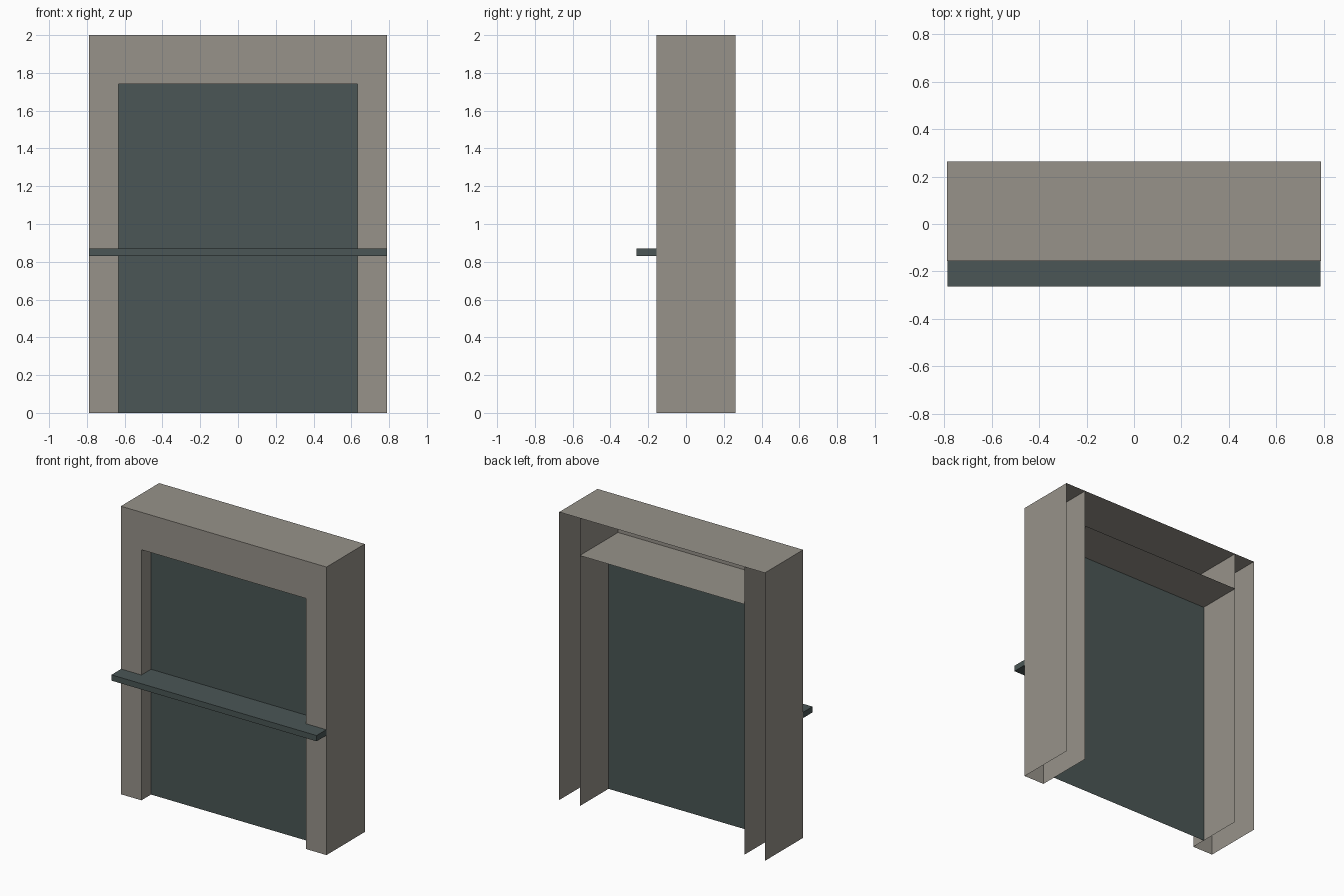
import bpy

if "Cube" in bpy.data.objects:
    bpy.data.objects.remove(bpy.data.objects["Cube"])

# Overall dimensions
W, H = 0.79, 2.0              # outer half width, height
OW, OH = 0.632, 1.74          # opening half width, height
FRONT, BACK = -0.157, 0.263   # depth range of the surround
PANEL_Y = -0.052              # recessed panel
SHELF_FRONT = -0.263


def material(name, rgb):
    m = bpy.data.materials.new(name)
    m.diffuse_color = (*rgb, 1)
    m.use_nodes = True
    m.node_tree.nodes["Principled BSDF"].inputs["Base Color"].default_value = m.diffuse_color
    return m


stone = material("warm_grey", (0.31, 0.29, 0.255))
slate = material("dark_slate", (0.069, 0.094, 0.092))


def add_mesh(name, verts, faces, mat):
    mesh = bpy.data.meshes.new(name)
    mesh.from_pydata(verts, [], faces)
    mesh.materials.append(mat)
    obj = bpy.data.objects.new(name, mesh)
    bpy.context.collection.objects.link(obj)
    return obj


def sweep_back(name, a, b, mat):
    """Sheet running from front to back above the x-z line a-b."""
    (x0, z0), (x1, z1) = a, b
    return add_mesh(name, [(x0, FRONT, z0), (x1, FRONT, z1),
                           (x1, BACK, z1), (x0, BACK, z0)], [(0, 1, 2, 3)], mat)


# Front face: an upside-down U around the opening
outline = [(-W, 0), (-OW, 0), (-OW, OH), (OW, OH), (OW, 0), (W, 0),
           (W, H), (OW, H), (-OW, H), (-W, H)]
add_mesh("front_surround", [(x, FRONT, z) for x, z in outline],
         [(0, 1, 2, 8, 9), (2, 3, 7, 8), (4, 5, 6, 7, 3)], stone)

# Outer walls and opening walls on both sides, open at the back and bottom
for side, label in ((-1, "left"), (1, "right")):
    ends = [(side * W, 0), (side * W, H)]
    sweep_back(label + "_outer_wall", *ends[::side], stone)
    ends = [(side * OW, H), (side * OW, 0)]
    sweep_back(label + "_opening_wall", *ends[::side], stone)

# Top sheet and underside of the lintel
sweep_back("top_cover", (W, H), (-W, H), stone)
sweep_back("lintel_underside", (-OW, OH), (OW, OH), stone)

# Recessed panel closing the opening
add_mesh("recessed_panel", [(-OW, PANEL_Y, 0), (OW, PANEL_Y, 0),
                            (OW, PANEL_Y, OH), (-OW, PANEL_Y, OH)],
         [(0, 1, 2, 3)], slate)

# Shelf across the front, reaching back to the panel
bpy.ops.mesh.primitive_cube_add(size=1, location=(0, (SHELF_FRONT + PANEL_Y) / 2, 0.85))
shelf = bpy.context.object
shelf.name = "shelf"
shelf.scale = (2 * W - 0.004, PANEL_Y - SHELF_FRONT, 0.04)
bpy.ops.object.transform_apply(location=False, rotation=False, scale=True)
shelf.data.materials.append(slate)
